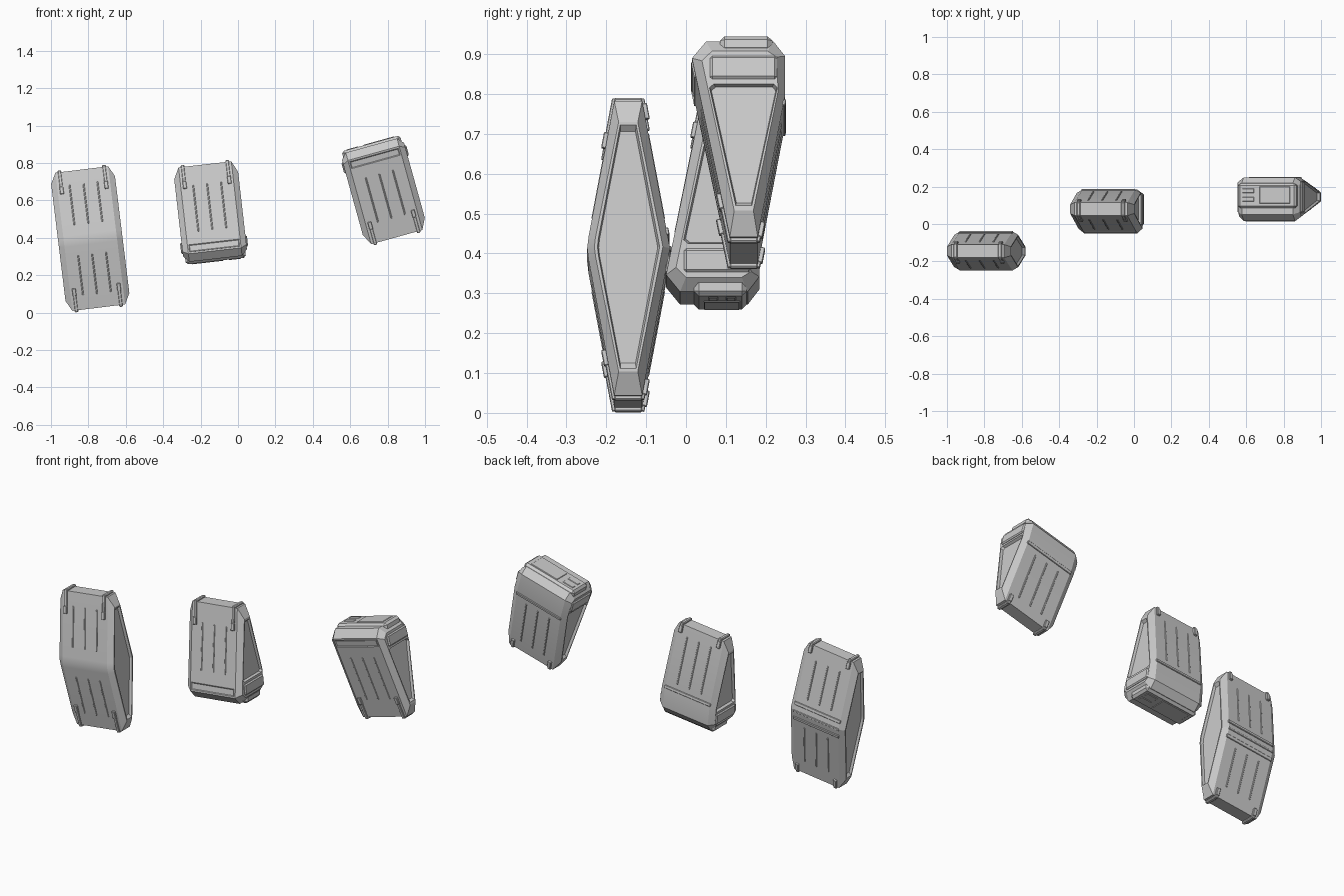
import bpy, bmesh, math
from mathutils import Matrix, Vector

if "Cube" in bpy.data.objects:
    bpy.data.objects.remove(bpy.data.objects["Cube"])

W, CH = 0.172, 0.03          # half width of a pod and its side chamfer


def finish(name, bm, place, smooth=None, bevel=0):
    bmesh.ops.recalc_face_normals(bm, faces=bm.faces)
    me = bpy.data.meshes.new(name)
    bm.to_mesh(me)
    bm.free()
    ob = bpy.data.objects.new(name, me)
    bpy.context.collection.objects.link(ob)
    ob.matrix_world = place
    if smooth:
        for p in me.polygons:
            p.use_smooth = True
        me.set_sharp_from_angle(angle=math.radians(smooth))
    if bevel:
        m = ob.modifiers.new("bevel", 'BEVEL')
        m.width, m.segments = bevel, 1
    return ob


def shell(name, place, p0, p1, p2, depth=0.014):
    """Profile (y, z) run along x, with chamfered sides and a recessed side panel."""
    c = sum((Vector(p) for p in p2), Vector((0, 0))) / len(p2)
    p3 = [c + (Vector(p) - c) * 0.95 for p in p2]
    half = [(W - CH, p0), (W, p1), (W, p2), (W - depth, p3)]
    stations = [(-x, p) for x, p in reversed(half)] + half
    bm = bmesh.new()
    rings = [[bm.verts.new((x, y, z)) for y, z in p] for x, p in stations]
    n = len(p0)
    for a, b in zip(rings, rings[1:]):
        for i in range(n):
            j = (i + 1) % n
            bm.faces.new((a[i], a[j], b[j], b[i]))
    bm.faces.new(rings[0])
    bm.faces.new(rings[-1])
    return finish(name, bm, place, smooth=15)


def bar(name, place, a, b, x, width, t, side=1, inset=0, bevel=0.002):
    """Flat bar lying on the line a-b (y, z), facing +y or -y; inset sinks its face."""
    a, b = Vector((0, *a)), Vector((0, *b))
    d = (b - a).normalized()
    n = Vector((0, -d.z, d.y))
    if n.y * side < 0:
        n = -n
    mid = (a + b) / 2
    m = Matrix((Vector((width, 0, 0)), n * 2 * t, d * (b - a).length)).transposed().to_4x4()
    m.translation = (x, mid.y, mid.z)
    bm = bmesh.new()
    bmesh.ops.create_cube(bm, size=1, matrix=m)
    bm.normal_update()
    if inset:
        f = max(bm.faces, key=lambda q: q.calc_center_median().dot(n))
        bmesh.ops.inset_region(bm, faces=[f], thickness=inset)
        bmesh.ops.translate(bm, verts=f.verts, vec=-n * t * 0.9)
    return finish(name, bm, place, bevel=0 if inset else bevel)


def block(name, place, lo, hi, bevel=0.004):
    bm = bmesh.new()
    bmesh.ops.create_cube(bm, size=1)
    for v in bm.verts:
        v.co = [(l + h) / 2 + c * (h - l) for l, h, c in zip(lo, hi, v.co)]
    return finish(name, bm, place, bevel=bevel)


def face_details(place, wide, tip, side, start, stop):
    """Ribs and latch straps on one sloping face, from the wide edge to the tip."""
    wv, tv = Vector(wide), Vector(tip)
    at = lambda f: tuple(wv.lerp(tv, f))
    for x in (-0.075, 0, 0.075):
        bar("face_rib", place, at(start), at(stop), x, 0.008, 0.003, side)
    length = (tv - wv).length
    reach = 0.12 if side < 0 else 0.045
    for x in (-0.12, 0.12):
        bar("strap", place, at(1 - reach / length), at(1 + 0.008 / length), x, 0.016, 0.007, side)
        bar("strap_end", place, at(1 - reach / length), at(1 - (reach - 0.04) / length),
            x, 0.02, 0.011, side)


def tip_clips(place, z):
    s = math.copysign(1, z)
    for x in (-0.12, 0.12):
        block("tip_clip", place, (x - 0.01, -0.036, min(z - s * .01, z + s * .01)),
              (x + 0.01, 0.036, max(z - s * .01, z + s * .01)))


def double_pod(place):
    def hexa(tip, mid, h, r):
        k = mid - (mid - tip) * r / h
        return [(-tip, h), (-k, r), (-mid + 0.002, 0), (-k, -r), (-tip, -h),
                (tip, -h), (mid, 0), (tip, h)]
    shell("double_pod_shell", place, hexa(.035, .105, .372, .03),
          hexa(.024, .087, .315, .025), hexa(.02, .079, .308, .022))
    for s in (1, -1):
        for side in (-1, 1):
            face_details(place, (side * .105, 0), (side * .035, s * .372), side, .22, .8)
        tip_clips(place, s * .372)
        # raised bars framing the rear middle band
        bar("rear_band_bar", place, (.099, s * .034), (.0955, s * .052), 0, .29, .005)
    bar("rear_band_seam", place, (.105, -.006), (.105, .006), 0, .29, .003)


def wedge_pod(place):
    shell("wedge_pod_shell", place,
          [(-.035, .52), (-.13, .055), (-.095, .012), (.075, .012), (.104, .05), (.104, .15), (.035, .52)],
          [(-.024, .46), (-.105, .07), (-.08, .045), (.06, .045), (.083, .06), (.086, .15), (.024, .46)],
          [(-.02, .447), (-.086, .14), (-.075, .13), (.06, .13), (.075, .13), (.084, .14), (.02, .447)])
    face_details(place, (-.11, .15), (-.035, .52), -1, .05, .72)
    face_details(place, (.104, .15), (.035, .52), 1, .15, .85)
    tip_clips(place, .52)
    # front slot frame and rear collar
    bar("front_slot", place, (-.128, .064), (-.1205, .102), 0, .27, .004, -1, inset=.006)
    bar("rear_collar", place, (.102, .162), (.099, .178), 0, .29, .005)
    for s in (1, -1):
        x = sorted((s * (W - .01), s * (W + .008)))
        block("side_pad", place, (x[0], -.085, .058), (x[1], .083, .118), .006)
    # end plate with a hatch and two small slots
    block("end_plate", place, (-.162, -.06, 0), (.162, .072, .045), .012)
    block("end_hatch", place, (-.13, -.035, -.003), (.04, .055, .01), .002)
    for y in (-.012, .033):
        block("end_slot", place, (.07, y - .012, -.003), (.135, y + .012, .01), .002)


def placed(x, y, z, tilt):
    return Matrix.Translation((x, y, z)) @ Matrix.Rotation(math.radians(tilt), 4, 'Y')


double_pod(placed(-.79, -.145, .396, -7))
wedge_pod(placed(-.118, .08, .276, -6.5))
wedge_pod(placed(.71, .145, .905, 164.5))
